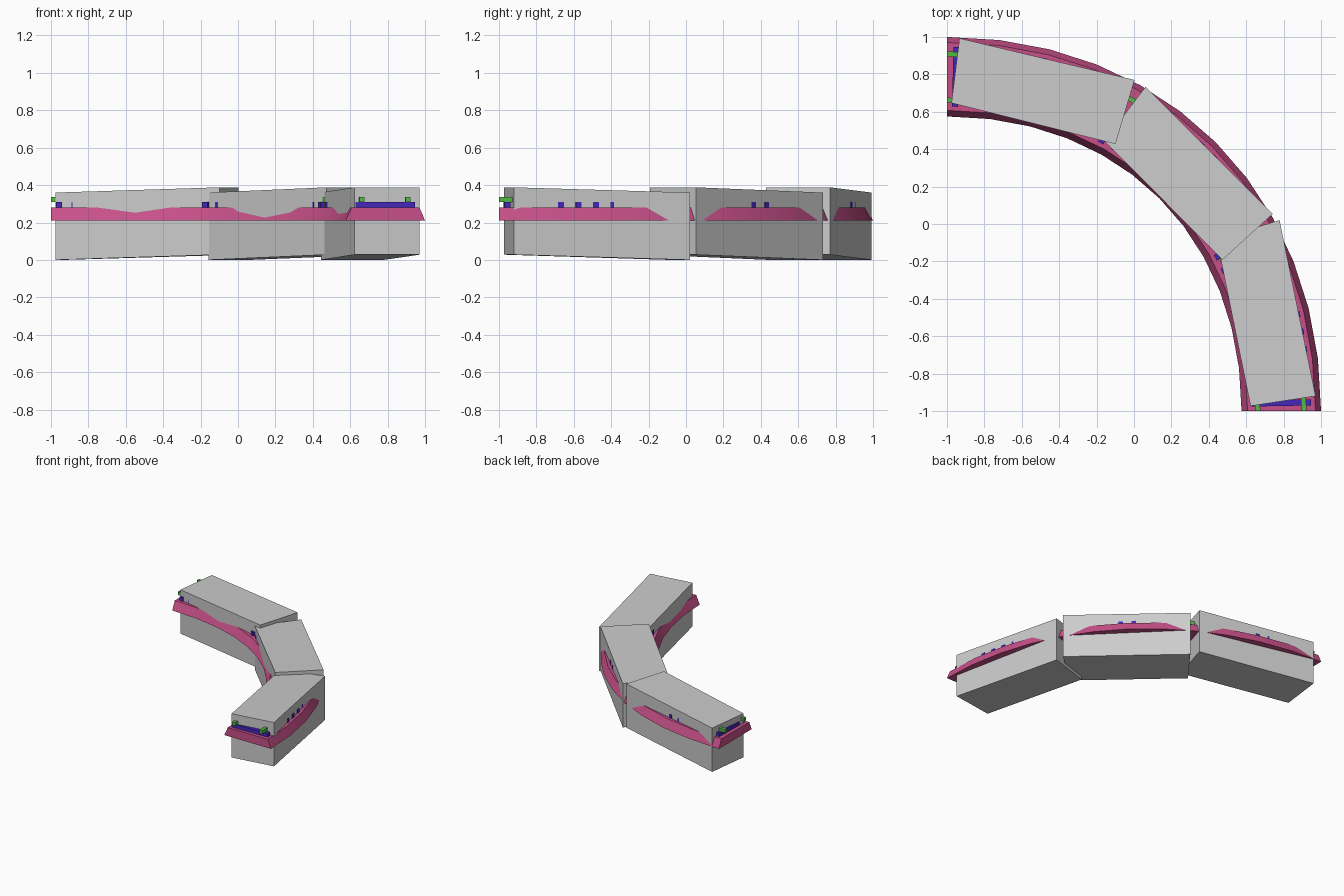
import bpy, bmesh, math
from mathutils import Vector

if "Cube" in bpy.data.objects:
    bpy.data.objects.remove(bpy.data.objects["Cube"])


def material(name, rgb):
    m = bpy.data.materials.new(name)
    m.diffuse_color = (*rgb, 1)
    m.use_nodes = True
    m.node_tree.nodes["Principled BSDF"].inputs["Base Color"].default_value = m.diffuse_color
    return m


PINK = material("pink", (0.57, 0.08, 0.25))
BLUE = material("blue", (0.06, 0.02, 0.5))
GREEN = material("green", (0.08, 0.5, 0.05))


def finish(name, bm, mat=None, smooth=False):
    bmesh.ops.recalc_face_normals(bm, faces=bm.faces)
    me = bpy.data.meshes.new(name)
    bm.to_mesh(me)
    bm.free()
    ob = bpy.data.objects.new(name, me)
    bpy.context.collection.objects.link(ob)
    if mat:
        me.materials.append(mat)
    if smooth:
        bpy.ops.object.select_all(action='DESELECT')
        ob.select_set(True)
        bpy.context.view_layer.objects.active = ob
        bpy.ops.object.shade_smooth_by_angle(angle=math.radians(30))
    return ob


# Quarter-turn centre line as a Bezier with slightly long handles
R, K = 1.7875, 1.048
P = [Vector((-1, R - 1)), Vector((K - 1, R - 1)),
     Vector((R - 1, K - 1)), Vector((R - 1, -1))]


def path(t):
    s = 1 - t
    p = P[0] * s**3 + P[1] * 3*s*s*t + P[2] * 3*s*t*t + P[3] * t**3
    d = (P[1]-P[0]) * s*s + (P[2]-P[1]) * 2*s*t + (P[3]-P[2]) * t*t
    d.normalize()
    return p, d, Vector((-d.y, d.x))


def sweep(name, profile, mat, steps=12):
    bm = bmesh.new()
    rings = []
    for i in range(steps + 1):
        p, d, n = path(i / steps)
        rings.append([bm.verts.new((*(p + n * o), z)) for o, z in profile])
    k = len(profile)
    for a, b in zip(rings, rings[1:]):
        for j in range(k):
            bm.faces.new((a[j], a[(j+1) % k], b[(j+1) % k], b[j]))
    bm.faces.new(rings[0])
    bm.faces.new(rings[-1])
    return finish(name, bm, mat, True)


def prism(bm, lower, upper):
    a = [bm.verts.new(v) for v in lower]
    b = [bm.verts.new(v) for v in upper]
    bm.faces.new(a)
    bm.faces.new(b)
    for j in range(4):
        bm.faces.new((a[j], a[(j+1) % 4], b[(j+1) % 4], b[j]))


# Track bed and the two rails
sweep("track_bed", [(-0.2125, 0.21), (0.2125, 0.21),
                    (0.183, 0.28), (-0.18, 0.28)], PINK)
for name, o in (("inner_rail", -0.125), ("outer_rail", 0.122)):
    sweep(name, [(o - 0.0135, 0.31), (o + 0.0135, 0.31),
                 (o + 0.0135, 0.337), (o - 0.0135, 0.337)], GREEN)

# Sleepers evenly spaced by arc length
M, N = 800, 32
length = [0]
for i in range(M):
    length.append(length[-1] + (path((i+1)/M)[0] - path(i/M)[0]).length)
bm = bmesh.new()
for i in range(N):
    goal = (i + 0.5) / N * length[-1]
    j = next(q for q, l in enumerate(length) if l >= goal)
    p, d, n = path(j / M)
    quad = [p + n*a*0.16 + d*b*0.016
            for a, b in ((-1, -1), (1, -1), (1, 1), (-1, 1))]
    prism(bm, [(*q, 0.28) for q in quad], [(*q, 0.31) for q in quad])
finish("sleepers", bm, BLUE)

# Three gently pitched blocks: outer start, outer end, inner end, inner start
blocks = [
    [(-0.933, 0.993), (0.003, 0.77), (-0.099, 0.428), (-0.976, 0.647)],
    [(0.061, 0.733), (0.741, 0.053), (0.473, -0.192), (-0.158, 0.444)],
    [(0.778, 0.021), (0.971, -0.92), (0.623, -0.973), (0.443, -0.085)],
]
for i, corners in enumerate(blocks):
    bm = bmesh.new()
    rise = (0, 0.028, 0.028, 0)
    prism(bm, [(*c, r) for c, r in zip(corners, rise)],
          [(*c, r + 0.36) for c, r in zip(corners, rise)])
    finish(f"block_{i + 1}", bm)
